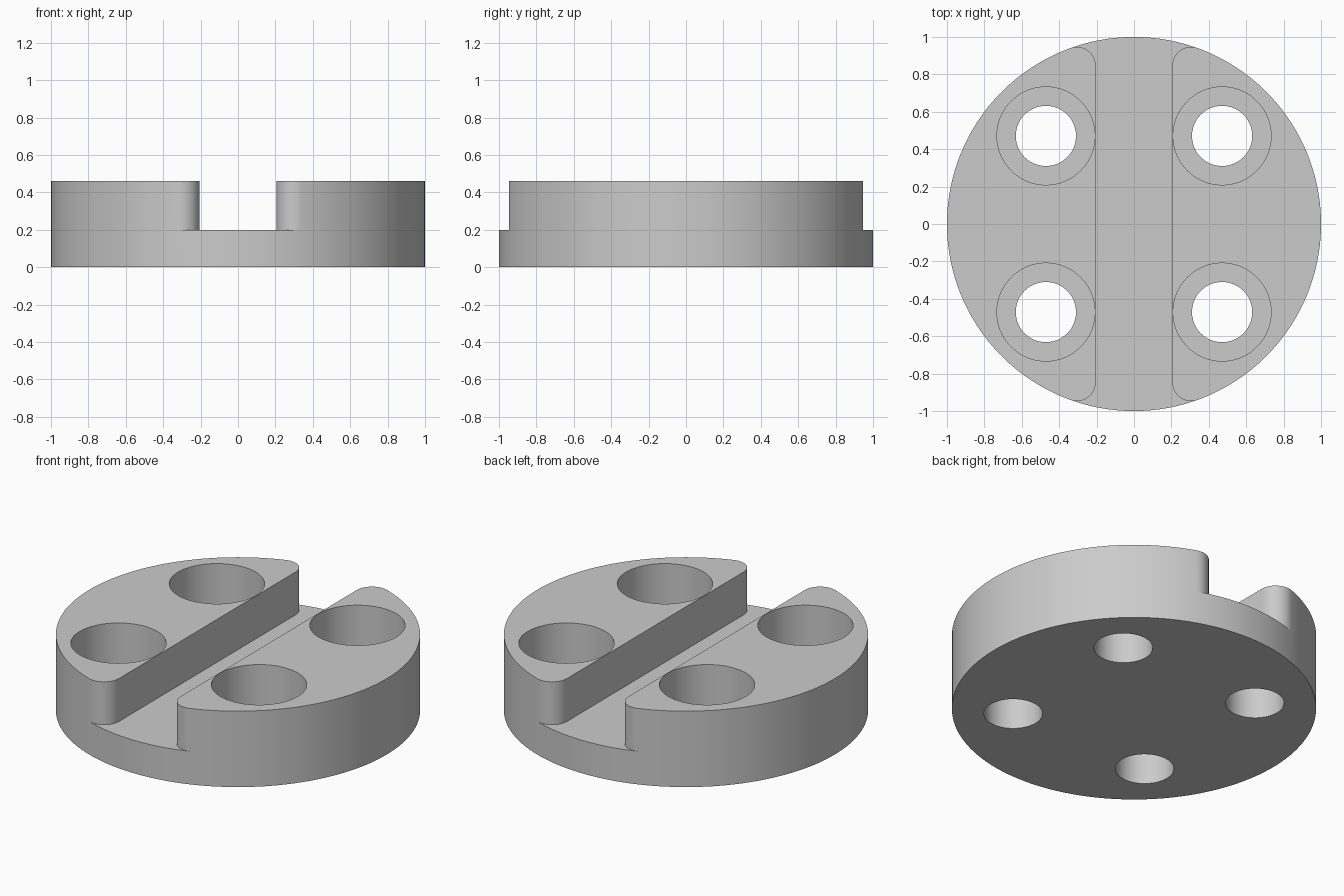
import bpy, bmesh, math

if "Cube" in bpy.data.objects:
    bpy.data.objects.remove(bpy.data.objects["Cube"])

HEIGHT, FLOOR = 0.46, 0.2          # total height, slot floor / counterbore floor
SLOT, FILLET = 0.205, 0.1          # slot half width, corner radius
HOLE, BORE, OFF = 0.161, 0.262, 0.471

bm = bmesh.new()


def arc(cx, cy, r, a0, a1, n):
    return [(cx + r * math.cos(a0 + (a1 - a0) * i / n),
             cy + r * math.sin(a0 + (a1 - a0) * i / n)) for i in range(n + 1)]


def wall(pts, z0, z1, closed=False):
    low = [bm.verts.new((x, y, z0)) for x, y in pts]
    top = [bm.verts.new((x, y, z1)) for x, y in pts]
    n = len(pts)
    for i in range(n if closed else n - 1):
        j = (i + 1) % n
        bm.faces.new((low[i], low[j], top[j], top[i]))


def cap(loops, z):
    edges = []
    for pts in loops:
        vs = [bm.verts.new((x, y, z)) for x, y in pts]
        edges += [bm.edges.new((vs[i - 1], vs[i])) for i in range(len(vs))]
    bmesh.ops.triangle_fill(bm, use_beauty=True, edges=edges, normal=(0, 0, 1))


def circle(cx, cy, r, n=64):
    return arc(cx, cy, r, 0, math.tau, n)[:-1]


def turn(pts):
    return [(-x, -y) for x, y in pts]


# Outline pieces: fillets are tangent to the slot wall and to the rim
fx = SLOT + FILLET
fy = math.sqrt((1 - FILLET) ** 2 - fx ** 2)
t = math.atan2(fy, fx)
side = arc(0, 0, 1, -t, t, 64)
end = arc(0, 0, 1, t, math.pi - t, 20)
corner = arc(fx, fy, FILLET, t, math.pi, 14)
inner = corner + [(x, -y) for x, y in reversed(corner)]
rim = side[:-1] + end[:-1] + turn(side)[:-1] + turn(end)[:-1]
pad = side[:-1] + inner[:-1]
slot = end[:-1] + turn(inner)[::-1][::-1][:-1] + turn(end)[:-1] + inner[::-1][:-1]
# slot boundary: back rim, left wall downwards, front rim, right wall upwards
left = [(-x, y) for x, y in inner]
slot = end[:-1] + left[:-1] + turn(end)[:-1] + inner[::-1][:-1]

# Base disc with rim wall, slot floor and slot walls
centres = [(sx * OFF, sy * OFF) for sx in (-1, 1) for sy in (-1, 1)]
cap([rim] + [circle(x, y, HOLE) for x, y in centres], 0)
wall(rim, 0, FLOOR, True)
cap([slot], FLOOR)

# Two raised pads with counterbored openings
for s in (-1, 1):
    outline = pad if s > 0 else turn(pad)
    cap([outline] + [circle(x, y, BORE) for x, y in centres if x * s > 0], HEIGHT)
    wall(outline, FLOOR, HEIGHT, True)

# Counterbores and through holes
for x, y in centres:
    wall(circle(x, y, BORE), FLOOR, HEIGHT, True)
    cap([circle(x, y, BORE), circle(x, y, HOLE)], FLOOR)
    wall(circle(x, y, HOLE), 0, FLOOR, True)

bmesh.ops.remove_doubles(bm, verts=bm.verts[:], dist=1e-5)
bmesh.ops.recalc_face_normals(bm, faces=bm.faces[:])

mesh = bpy.data.meshes.new("slotted_disc")
bm.to_mesh(mesh)
bm.free()
grey = bpy.data.materials.new("light grey")
grey.diffuse_color = (0.6, 0.6, 0.6, 1)
grey.use_nodes = True
grey.node_tree.nodes["Principled BSDF"].inputs["Base Color"].default_value = grey.diffuse_color
mesh.materials.append(grey)
disc = bpy.data.objects.new("slotted_disc", mesh)
bpy.context.collection.objects.link(disc)
bpy.context.view_layer.objects.active = disc
disc.select_set(True)
bpy.ops.object.shade_smooth_by_angle(angle=math.radians(30))
